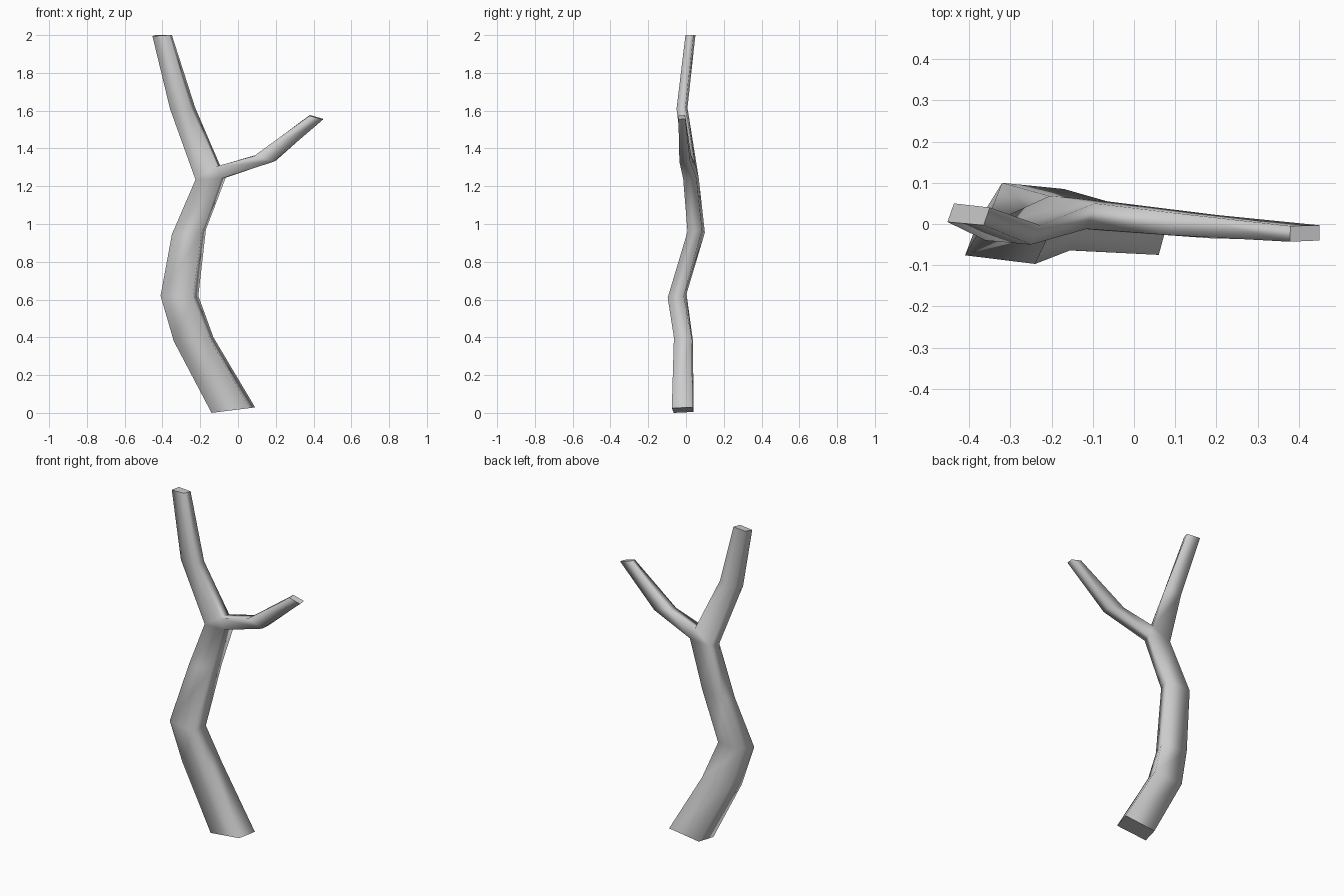
import bpy, bmesh

if "Cube" in bpy.data.objects:
    bpy.data.objects.remove(bpy.data.objects["Cube"])

bm = bmesh.new()


def ring(*pts):
    return [bm.verts.new(p) for p in pts]


def skin(a, b):
    # joins two four-sided rings, collapsing shared corners into triangles
    for i in range(4):
        j = (i + 1) % 4
        loop = []
        for v in (a[i], a[j], b[j], b[i]):
            if v not in loop:
                loop.append(v)
        if len(loop) > 2:
            bm.faces.new(loop).smooth = True


def cap(r):
    bm.faces.new(r).smooth = False


# trunk rings: front left, front right, back right, back left
trunk = [
    ring((-.14, -.065, 0), (.06, -.075, .025), (.09, .035, .03), (-.115, .04, .005)),
    ring((-.34, -.055, .38), (-.155, -.064, .40), (-.13, .03, .40), (-.315, .037, .38)),
    ring((-.41, -.076, .62), (-.24, -.097, .61), (-.21, -.012, .62), (-.38, .003, .63)),
    ring((-.35, .025, .945), (-.19, .008, .96), (-.17, .085, .97), (-.32, .10, .955)),
    ring((-.225, -.002, 1.235), (-.09, -.015, 1.24), (-.065, .055, 1.245), (-.205, .068, 1.24)),
]
for a, b in zip(trunk, trunk[1:]):
    skin(a, b)
cap(trunk[0])

# fork: the right side rises, the left corners are shared
fl, fr, br, bl = trunk[-1]
up_f, up_b = ring((-.115, -.012, 1.305), (-.095, .05, 1.31))
for tri in ((fl, fr, up_f), (br, bl, up_b)):
    bm.faces.new(tri).smooth = True

# upper stem
stem = [
    [fl, up_f, up_b, bl],
    ring((-.36, -.04, 1.61), (-.25, -.05, 1.61), (-.228, -.003, 1.62), (-.335, .008, 1.615)),
    ring((-.453, .005, 1.995), (-.365, -.003, 2), (-.35, .04, 2), (-.437, .05, 2)),
]
for a, b in zip(stem, stem[1:]):
    skin(a, b)
cap(stem[-1])

# side branch: lower front, lower back, upper back, upper front
side = [
    [fr, br, up_b, up_f],
    ring((.19, -.035, 1.33), (.20, .022, 1.335), (.095, .027, 1.365), (.085, -.027, 1.36)),
    ring((.45, -.04, 1.553), (.45, -.003, 1.557), (.38, -.005, 1.577), (.378, -.043, 1.573)),
]
for a, b in zip(side, side[1:]):
    skin(a, b)
cap(side[-1])

# crisp cut ends
bmesh.ops.recalc_face_normals(bm, faces=bm.faces[:])
for f in bm.faces:
    if not f.smooth:
        for e in f.edges:
            e.smooth = False

mesh = bpy.data.meshes.new("branch")
bm.to_mesh(mesh)
bm.free()
bpy.context.collection.objects.link(bpy.data.objects.new("branch", mesh))
